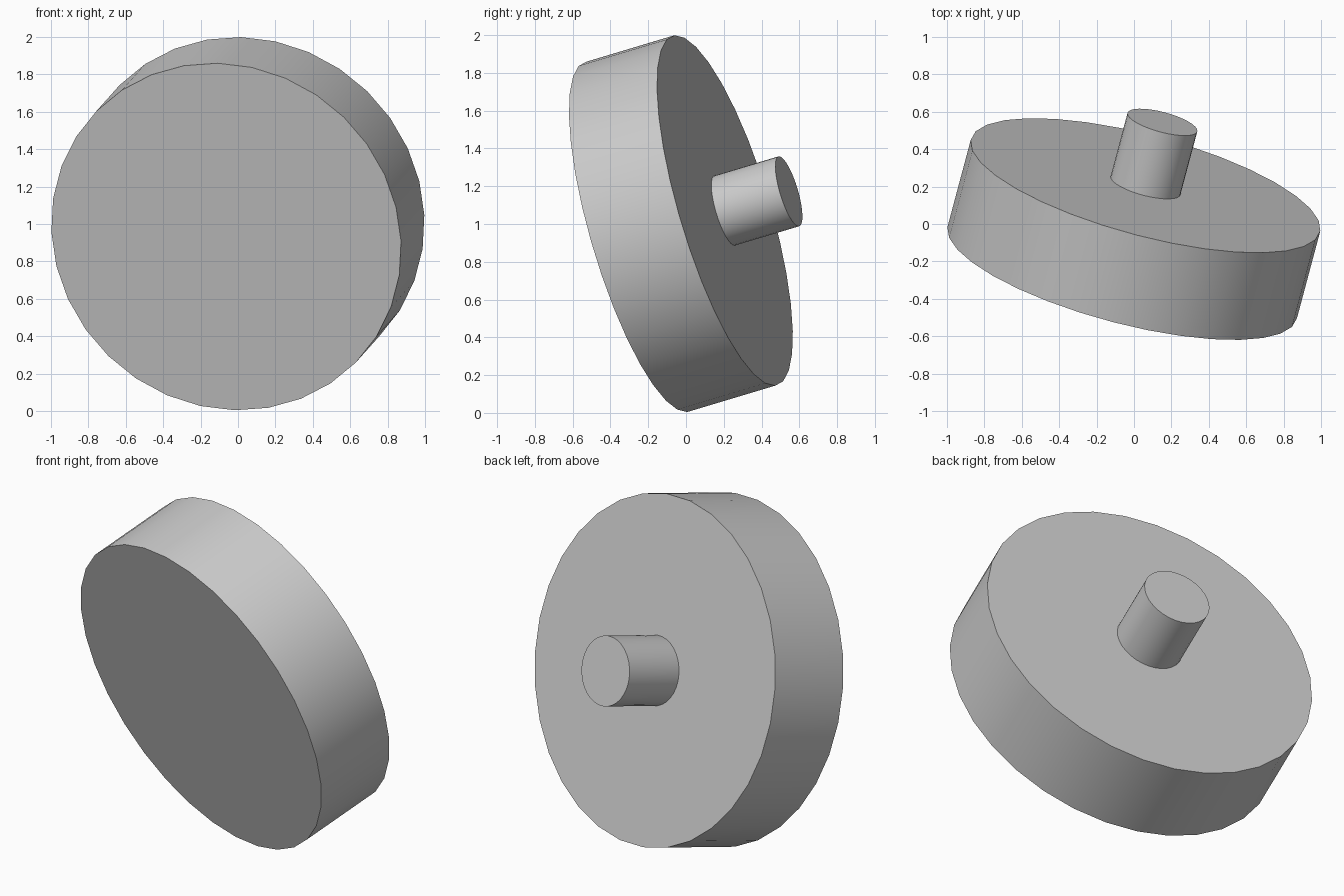
import bpy
import math
from mathutils import Vector, Matrix

cube = bpy.data.objects.get("Cube")
if cube:
    bpy.data.objects.remove(cube, do_unlink=True)

grey = bpy.data.materials.new("light grey")
grey.use_nodes = True
colour = (0.6, 0.6, 0.6, 1)
grey.diffuse_color = colour
grey.node_tree.nodes["Principled BSDF"].inputs["Base Color"].default_value = colour

# Shared tilted axle: axis runs from the front face to the back
axis = Vector((0.248, 0.928, 0.278)).normalized()
up = Vector((-0.047, -0.275, 0.96))
up = (up - up.dot(axis) * axis).normalized()
side = axis.cross(up)
tilt = Matrix((up, side, axis)).transposed().to_4x4()
front = Vector((-0.063, -0.26, 0.932))


def cylinder(name, radius, start, end):
    """Cylinder between two distances along the axle."""
    bpy.ops.mesh.primitive_cylinder_add(vertices=32, radius=radius, depth=end - start)
    ob = bpy.context.object
    ob.name = name
    ob.matrix_world = Matrix.Translation(front + axis * (start + end) / 2) @ tilt
    ob.data.materials.append(grey)
    bpy.ops.object.shade_smooth_by_angle(angle=math.radians(30))
    return ob


# Wide disc and the short shaft on its back
cylinder("wheel_disc", 0.966, 0, 0.502)
cylinder("axle_shaft", 0.193, 0.49, 0.867)
